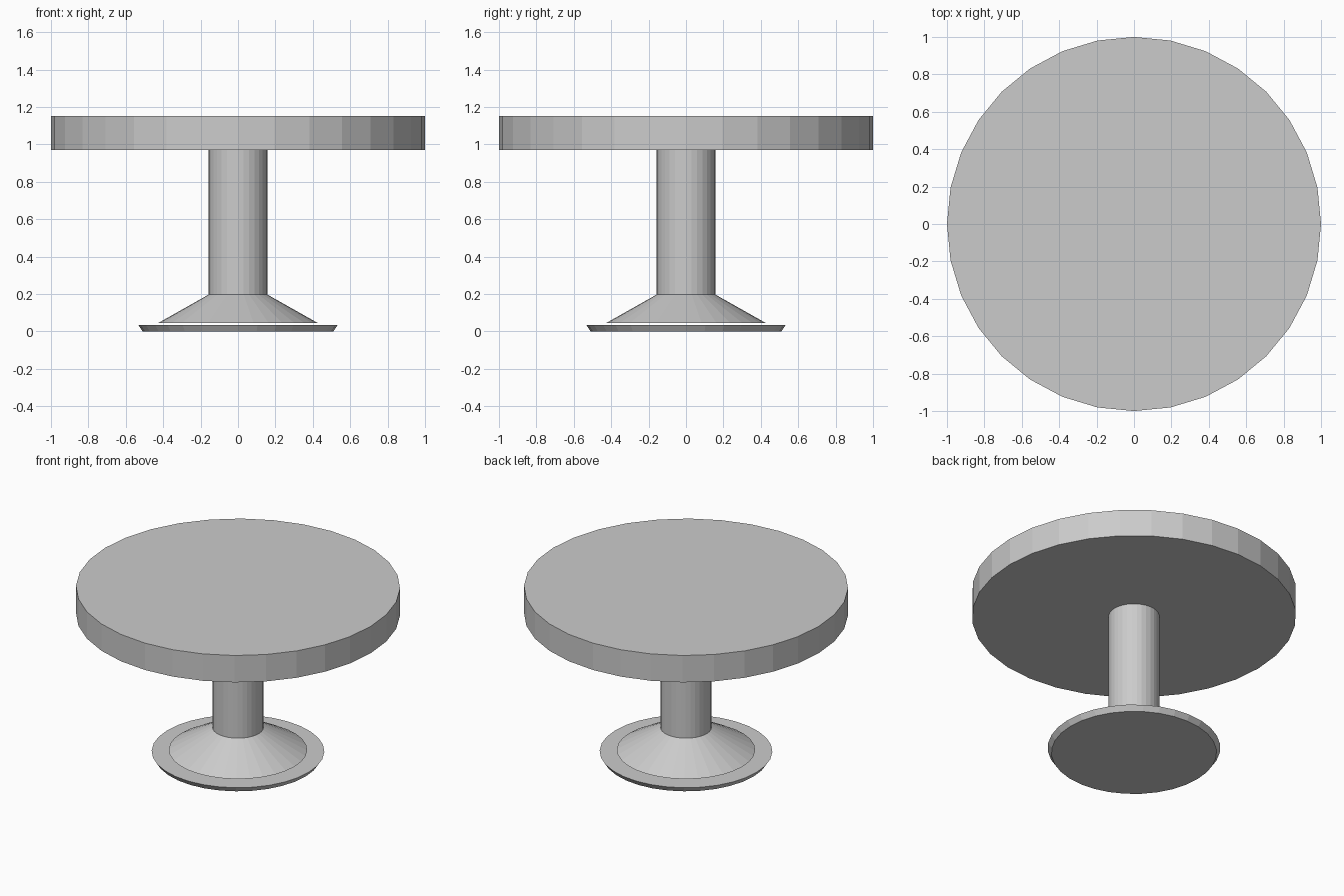
import bpy
import bmesh
from math import cos, sin, tau

if "Cube" in bpy.data.objects:
    bpy.data.objects.remove(bpy.data.objects["Cube"])

SIDES = 32


def lathe(name, profile):
    """Spin (radius, z) points, bottom to top, into a closed faceted solid."""
    bm = bmesh.new()
    rings = [[bm.verts.new((r * cos(tau * i / SIDES), r * sin(tau * i / SIDES), z))
              for i in range(SIDES)] for r, z in profile]
    for low, high in zip(rings, rings[1:]):
        for i in range(SIDES):
            j = (i + 1) % SIDES
            bm.faces.new((low[i], low[j], high[j], high[i]))
    bm.faces.new(rings[0][::-1])
    bm.faces.new(rings[-1])
    mesh = bpy.data.meshes.new(name)
    bm.to_mesh(mesh)
    bm.free()
    obj = bpy.data.objects.new(name, mesh)
    bpy.context.collection.objects.link(obj)
    return obj


# Thick round top
lathe("table_top", [(1.0, 0.97), (1.0, 1.153)])

# Column with its flared foot, hovering just above the base plate
lathe("pedestal", [(0.427, 0.045), (0.157, 0.197), (0.157, 0.97)])

# Base plate, slightly wider at its upper edge
lathe("base_plate", [(0.51, 0.0), (0.533, 0.035)])
